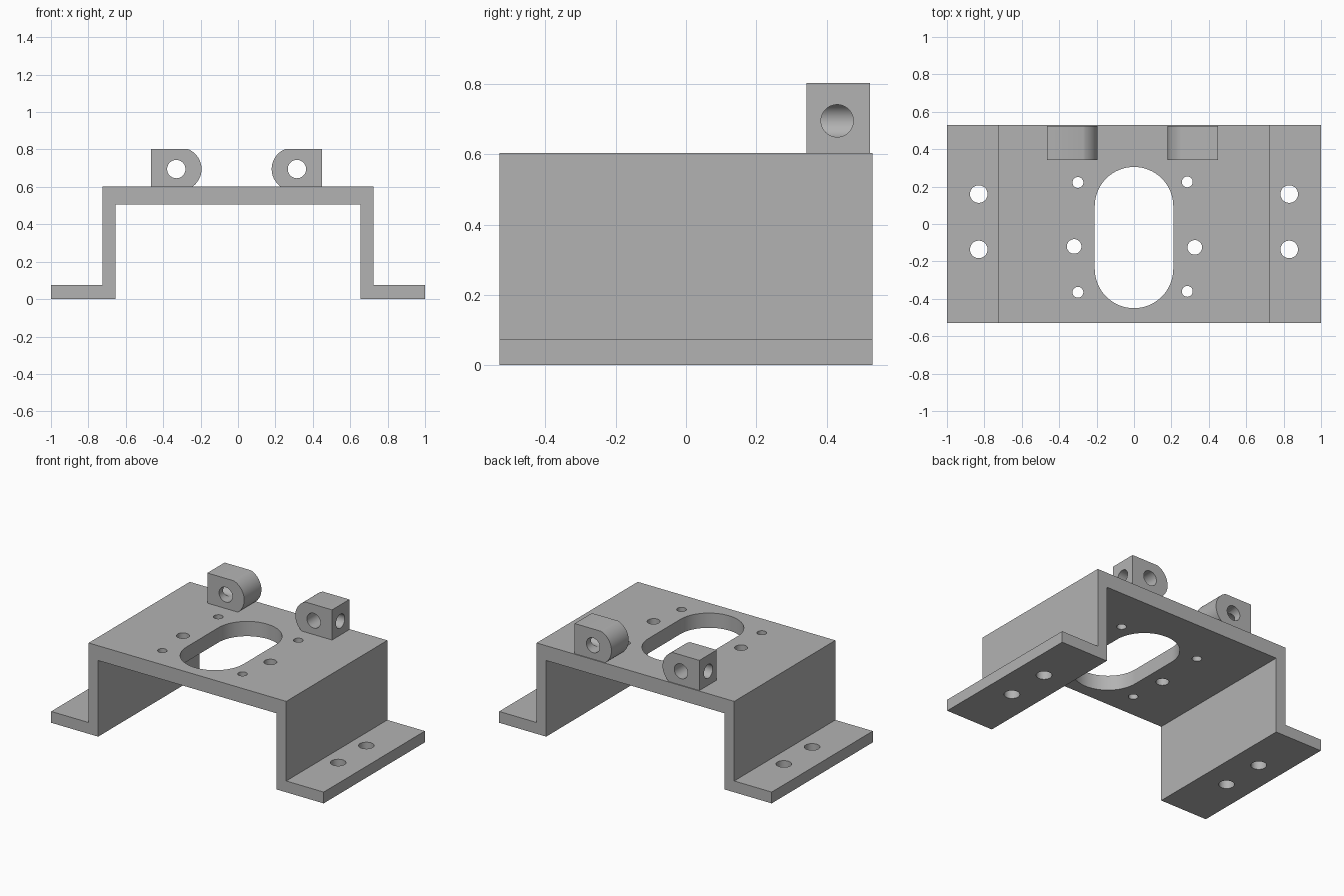
import bpy, bmesh, math
from mathutils import Vector, Matrix

if "Cube" in bpy.data.objects:
    bpy.data.objects.remove(bpy.data.objects["Cube"])

grey = bpy.data.materials.new("plain grey")
grey.use_nodes = True
colour = (0.45, 0.45, 0.45, 1)
grey.diffuse_color = colour
grey.node_tree.nodes["Principled BSDF"].inputs["Base Color"].default_value = colour


def extrude(name, profile, start, direction):
    """Solid made by sweeping a closed 3D outline along a direction."""
    bm = bmesh.new()
    face = bm.faces.new([bm.verts.new(Vector(p) + Vector(start)) for p in profile])
    ext = bmesh.ops.extrude_face_region(bm, geom=[face])
    moved = [v for v in ext["geom"] if isinstance(v, bmesh.types.BMVert)]
    bmesh.ops.translate(bm, verts=moved, vec=direction)
    bmesh.ops.recalc_face_normals(bm, faces=bm.faces)
    mesh = bpy.data.meshes.new(name)
    bm.to_mesh(mesh)
    bm.free()
    obj = bpy.data.objects.new(name, mesh)
    bpy.context.collection.objects.link(obj)
    mesh.materials.append(grey)
    return obj


def arc(radius, a0, a1, steps):
    angles = [math.radians(a0 + (a1 - a0) * i / steps) for i in range(steps + 1)]
    return [(radius * math.cos(a), radius * math.sin(a)) for a in angles]


def rod(start, end, radius):
    """Round cutter between two points."""
    start, end = Vector(start), Vector(end)
    turn = (end - start).to_track_quat("Z", "Y")
    ring = [turn @ Vector((x, y, 0)) for x, y in arc(radius, 0, 360, 48)[:-1]]
    return extrude("hole_cutter", ring, start, end - start)


def cut(obj, cutter):
    cutter.hide_render = True
    mod = obj.modifiers.new("hole", "BOOLEAN")
    mod.operation, mod.solver, mod.object = "DIFFERENCE", "EXACT", cutter
    select(obj)
    bpy.ops.object.modifier_apply(modifier=mod.name)
    bpy.data.objects.remove(cutter)


def select(obj):
    bpy.ops.object.select_all(action="DESELECT")
    obj.select_set(True)
    bpy.context.view_layer.objects.active = obj


def smooth(obj):
    select(obj)
    bpy.ops.object.shade_smooth_by_angle(angle=math.radians(30))


# Hat-shaped bracket: half outline, mirrored and swept front to back
half = [(0.655, 0.505), (0.655, 0), (1, 0), (1, 0.075), (0.725, 0.075), (0.725, 0.603)]
outline = half + [(-x, z) for x, z in reversed(half)]
depth = 1.06
bracket = extrude("bracket", [(x, 0, z) for x, z in outline], (0, -depth / 2, 0), (0, depth, 0))

# Long central opening with round ends
r = 0.21
slot = [(x, y + 0.095, 0) for x, y in arc(r, 0, 180, 32)]
slot += [(x, y - 0.24, 0) for x, y in arc(r, 180, 360, 32)]
cut(bracket, extrude("slot_cutter", slot, (0, 0, 0.4), (0, 0, 0.4)))

# Screw holes in the top plate and feet
for x, y, radius in [(-0.30, 0.222, 0.029), (0.285, 0.225, 0.029),
                     (-0.30, -0.365, 0.029), (0.285, -0.36, 0.029),
                     (-0.32, -0.12, 0.039), (0.325, -0.125, 0.039)]:
    cut(bracket, rod((x, y, 0.4), (x, y, 0.8), radius))
for side in (-1, 1):
    for y in (0.16, -0.136):
        cut(bracket, rod((side * 0.83, y, -0.1), (side * 0.83, y, 0.2), 0.047))
smooth(bracket)

# Pivot lugs: square outside, rounded inside, cross-drilled
base, top, mid = 0.603, 0.803, 0.695
for side, name in ((-1, "right_lug"), (1, "left_lug")):
    def px(d):
        return side * d - 0.0075
    lo = -math.degrees(math.asin((mid - base) / 0.115))
    hi = math.degrees(math.asin((top - mid) / 0.115))
    shape = [(0.4575, base), (0.4575, top)]
    shape += [(0.3025 - x, mid + z) for x, z in reversed(arc(0.115, lo, hi, 24))]
    lug = extrude(name, [(px(x), 0, z) for x, z in shape], (0, 0.343, 0), (0, 0.181, 0))
    cut(lug, rod((px(0.3225), 0.2, mid), (px(0.3225), 0.7, mid), 0.049))
    cut(lug, rod((px(0.3225), 0.43, mid), (px(0.6), 0.43, mid), 0.046))
    smooth(lug)
